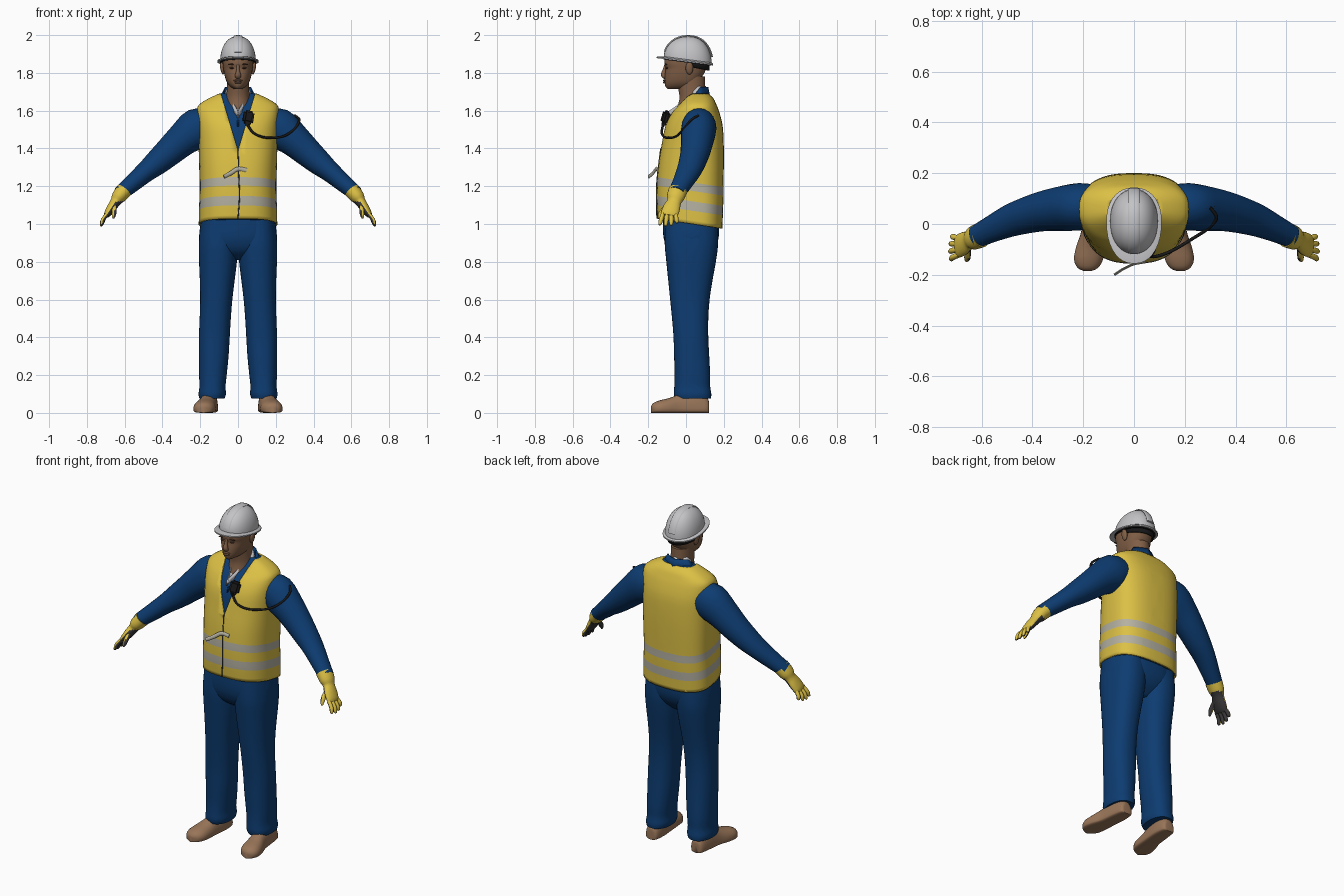
import bpy, bmesh, math
from mathutils import Vector

if "Cube" in bpy.data.objects:
    bpy.data.objects.remove(bpy.data.objects["Cube"])

COLOURS = {
    "yellow": (.72, .53, .06), "blue": (.004, .045, .165), "helmet_white": (.55, .55, .57),
    "skin": (.22, .115, .062), "shoe_brown": (.32, .18, .1), "reflective_grey": (.46, .44, .36),
    "glove_grey": (.045, .042, .042), "black": (.01, .01, .011), "brow_brown": (.07, .033, .02)}
MATS = {}
for key, rgb in COLOURS.items():
    MATS[key] = bpy.data.materials.new(key)
    MATS[key].diffuse_color = (*rgb, 1)


def finish(name, bm, mats, rule=None, thick=0, angle=50):
    """Turn a bmesh into a smooth object; rule(face) gives the material slot."""
    bmesh.ops.recalc_face_normals(bm, faces=bm.faces)
    bm.normal_update()
    for f in bm.faces:
        f.smooth = True
        if rule:
            f.material_index = rule(f)
    me = bpy.data.meshes.new(name)
    bm.to_mesh(me)
    bm.free()
    me.set_sharp_from_angle(angle=math.radians(angle))
    for m in mats:
        me.materials.append(MATS[m])
    ob = bpy.data.objects.new(name, me)
    bpy.context.collection.objects.link(ob)
    if thick:
        mod = ob.modifiers.new("thickness", "SOLIDIFY")
        mod.thickness, mod.offset = thick, -1
    return ob


def skin_rows(rows, closed=True, caps=True):
    """Join rows of points into a surface."""
    bm = bmesh.new()
    vs = [[bm.verts.new(p) for p in r] for r in rows]
    n = len(rows[0])
    for a, b in zip(vs, vs[1:]):
        for i in range(n if closed else n - 1):
            j = (i + 1) % n
            bm.faces.new((a[i], a[j], b[j], b[i]))
    if caps:
        bm.faces.new(vs[0])
        bm.faces.new(vs[-1])
    return bm


def smooth(keys, steps=3):
    """Catmull-Rom interpolation through rows of numbers."""
    out = []
    for i in range(len(keys) - 1):
        p0, p1, p2, p3 = (keys[max(i - 1, 0)], keys[i], keys[i + 1], keys[min(i + 2, len(keys) - 1)])
        for s in range(steps):
            t = s / steps
            out.append([.5 * (2 * b + (c - a) * t + (2 * a - 5 * b + 4 * c - d) * t * t
                              + (3 * b - a - 3 * c + d) * t ** 3) for a, b, c, d in zip(p0, p1, p2, p3)])
    return out + [list(keys[-1])]


def spow(v, e):
    return math.copysign(abs(v) ** e, v)


def ring(z, cx, hw, cy, f, b, p=2.3, tilt=0, n=36):
    """Level outline with half width hw, front at y=f and back at y=b."""
    pts = []
    for i in range(n):
        a = math.tau * i / n
        s = spow(math.sin(a), 2 / p)
        y = cy + s * ((b - cy) if s > 0 else (cy - f))
        pts.append(Vector((cx + hw * spow(math.cos(a), 2 / p), y, z - tilt * y)))
    return pts


def tube(keys, ref, s=1, n=20, steps=3):
    """Rows along keys of x, y, z, radius along ref, radius across; s mirrors x."""
    ks = smooth(keys, steps)
    cs = [Vector((k[0] * s, k[1], k[2])) for k in ks]
    rows = []
    for i, k in enumerate(ks):
        t = (cs[min(i + 1, len(cs) - 1)] - cs[max(i - 1, 0)]).normalized()
        up = t.cross(Vector(ref)).normalized()
        side = up.cross(t)
        rows.append([cs[i] + side * k[3] * math.cos(math.tau * j / n)
                     + up * k[4] * math.sin(math.tau * j / n) for j in range(n)])
    return skin_rows(rows)


def cut_v(bm, z0, slope):
    """Cut both edges of a neck V; return a test for faces inside it."""
    for s in (-1, 1):
        bmesh.ops.bisect_plane(bm, geom=bm.verts[:] + bm.edges[:] + bm.faces[:],
                               plane_co=(0, 0, z0), plane_no=(s, 0, -slope))
    def inside(f):
        c = f.calc_center_median()
        return c.y < .06 and abs(c.x) < (c.z - z0) * slope - 1e-4
    return inside


def blob(name, mat, loc, size, rot=0):
    bm = bmesh.new()
    bmesh.ops.create_uvsphere(bm, u_segments=20, v_segments=12, radius=1)
    ob = finish(name, bm, [mat])
    ob.location, ob.scale, ob.rotation_euler = loc, size, (0, rot, 0)


def box(name, mat, loc, size, rot=(0, 0, 0)):
    bm = bmesh.new()
    bmesh.ops.create_cube(bm, size=1)
    for v in bm.verts:
        v.co = Vector(a * b for a, b in zip(v.co, size))
    bmesh.ops.bevel(bm, geom=bm.edges[:], offset=min(size) * .3, segments=2, affect='EDGES')
    ob = finish(name, bm, [mat])
    ob.location, ob.rotation_euler = loc, rot


def cord(name, mat, pts, r, flat=1):
    finish(name, tube([(*p, r, r * flat) for p in pts], (.1, .2, 1), n=8, steps=6), [mat])


# Vest: z, half width, front, back
VEST = [(1.005, .208, -.15, .193), (1.075, .207, -.155, .195), (1.125, .205, -.156, .197),
        (1.18, .203, -.155, .198), (1.225, .203, -.152, .198), (1.32, .206, -.143, .2),
        (1.42, .209, -.128, .2), (1.52, .214, -.11, .194), (1.59, .217, -.075, .177),
        (1.63, .208, -.04, .162), (1.665, .155, -.01, .145), (1.69, .1, .015, .118)]


def torso_rows(inset):
    return [ring(z, 0, hw - inset, .06, f + inset, b - inset, 2.6, .15 * max(0, min(1, (1.5 - z) / .25)), 48)
            for z, hw, f, b in smooth(VEST, 3)]


def band(f):
    c = f.calc_center_median()
    z = c.z + .15 * c.y
    return int(1.075 < z < 1.125 or 1.18 < z < 1.225)


bm = skin_rows(torso_rows(0), caps=False)
inside = cut_v(bm, 1.39, .3)
bmesh.ops.delete(bm, geom=[f for f in bm.faces if inside(f)], context='FACES')
finish("safety_vest", bm, ["yellow", "reflective_grey"], band, thick=.008)

# Overall top, with the shirt showing in its neck opening
bm = skin_rows(torso_rows(.011))
inside = cut_v(bm, 1.56, .42)
finish("overall_top", bm, ["blue", "helmet_white"], lambda f: int(inside(f)))

# Zip and loose waist strap
cord("zip", "glove_grey", [(0, -.134, 1.4), (.004, -.152, 1.25), (.008, -.157, 1.15), (0, -.154, 1.03)], .003)
cord("waist_strap", "reflective_grey",
     [(.045, -.15, 1.285), (0, -.158, 1.292), (-.04, -.176, 1.268), (-.075, -.198, 1.25)], .011, .45)

# Collars: strips around the neck that run down to a point in front
def collar(name, mat, hw, yb, top, front_z, width, flare):
    rows = [[], []]
    for i in range(41):
        t = i / 20 - 1
        a, u = t * math.pi, abs(t)
        drop = max(0, u - .35) / .65
        x, y = hw * math.sin(a) * (1 if u < .5 else 1.05), yb - .1 * u - .11 * u ** 3
        if u > .5:
            x = math.copysign(hw * (1 - ((u - .5) / .5) ** 1.2), t)
        z = top - (top - front_z) * drop ** 1.25
        rows[0].append(Vector((x * .85, y, z)))
        rows[1].append(Vector((x * (1 + flare), y + flare * .06 * (1 - 2 * u), z - width * (1 - .45 * drop))))
    finish(name, skin_rows(rows, False, False), [mat], thick=.006)


collar("overall_collar", "blue", .09, .118, 1.725, 1.55, .06, .2)
collar("shirt_collar", "helmet_white", .07, .106, 1.73, 1.59, .05, .1)

# Trousers
pelvis = [(1.05, .19, -.12, .17), (.96, .204, -.122, .176), (.9, .2, -.112, .165), (.85, .15, -.085, .135), (.81, .06, -.03, .09)]
finish("trouser_seat", skin_rows([ring(z, 0, hw, .03, f, b, 2.5) for z, hw, f, b in smooth(pelvis)]), ["blue"])
LEG = [(1.03, .0, .195, -.11, .165), (.9, .0, .207, -.113, .17), (.8, .006, .206, -.104, .158),
       (.7, .018, .202, -.094, .14), (.6, .03, .2, -.084, .125), (.5, .038, .203, -.074, .118),
       (.4, .044, .207, -.066, .118), (.3, .05, .207, -.063, .123), (.2, .06, .206, -.06, .128),
       (.14, .066, .204, -.062, .128), (.1, .064, .209, -.064, .134), (.075, .072, .204, -.058, .132)]
# Shoe: y, centre x, half width, height
SHOE = [(.122, .15, .02, .05), (.112, .15, .037, .08), (.05, .152, .046, .12), (-.03, .16, .048, .1),
        (-.09, .172, .056, .078), (-.14, .179, .057, .066), (-.173, .182, .04, .052), (-.186, .183, .012, .034)]


def shoe_ring(y, c, hw, h, s):
    pts = []
    for i in range(28):
        a = math.tau * i / 28
        v = math.sin(a)
        pts.append(Vector((s * (c + hw * spow(math.cos(a), .85)), y,
                           .024 + ((h - .024) * v if v > 0 else -.024 * abs(v) ** .35))))
    return pts


ARM = [(.15, .07, 1.52, .085, .085), (.215, .068, 1.505, .093, .108), (.29, .06, 1.45, .088, .09),
       (.36, .05, 1.387, .079, .078), (.43, .032, 1.325, .071, .067), (.49, .012, 1.275, .064, .055),
       (.56, -.02, 1.215, .053, .047), (.622, -.05, 1.163, .045, .04)]
GLOVE = [(.603, -.043, 1.178, .05, .043), (.632, -.055, 1.143, .047, .038), (.648, -.062, 1.118, .037, .028),
         (.668, -.075, 1.088, .045, .025), (.688, -.086, 1.058, .046, .02), (.697, -.09, 1.043, .042, .013)]

for s, side in ((-1, "right"), (1, "left")):
    finish(side + "_trouser_leg", skin_rows([ring(z, s * (i + o) / 2, (o - i) / 2, (f + b) / 2, f, b, 2.3)
                                             for z, i, o, f, b in smooth(LEG)]), ["blue"])
    finish(side + "_shoe", skin_rows([shoe_ring(*k, s) for k in smooth(SHOE)]), ["shoe_brown"])
    finish(side + "_sleeve", tube(ARM, (0, 1, 0), s), ["blue"])

    # Gloves: yellow backs and grey palms
    def palm(f):
        return int(f.normal.dot(Vector((-.83 * s, -.1, -.55))) > .1 and f.calc_center_median().z < 1.12)
    finish(side + "_glove", tube(GLOVE, (0, 1, 0), s), ["yellow", "glove_grey"], palm)
    for k, length in enumerate((.9, 1, .95, .75)):
        y = -.122 + k * .022
        keys = [(.69 + (.038 * length) * t, y - .004 * t - (.014 - .009 * k) * t, 1.055 - .066 * length * t, r, r)
                for t, r in ((0, .011), (.5, .0115), (.85, .01), (1, .005))]
        keys[1] = (keys[1][0] + .006, *keys[1][1:])
        finish(f"{side}_finger_{k + 1}", tube(keys, (0, 1, 0), s, 10), ["yellow", "glove_grey"], palm)
    thumb = [(.655, -.088, 1.1, .016, .014), (.655, -.118, 1.075, .014, .013),
             (.657, -.136, 1.05, .012, .012), (.66, -.145, 1.03, .005, .005)]
    finish(side + "_thumb", tube(thumb, (0, 1, 0), s, 10), ["yellow", "glove_grey"], palm)

    # Ears, eyes and brows
    blob(side + "_ear", "skin", (s * .083, .018, 1.825), (.011, .02, .034), s * .15)
    blob(side + "_eye", "brow_brown", (s * .032, -.101, 1.826), (.013, .007, .005))
    blob(side + "_brow", "brow_brown", (s * .034, -.106, 1.845), (.02, .007, .004), s * .1)

# Head and neck
HEAD = [(1.715, .022, -.098, -.05), (1.728, .042, -.109, .01), (1.752, .06, -.113, .06), (1.79, .072, -.112, .092),
        (1.825, .078, -.108, .108), (1.85, .081, -.115, .114), (1.89, .08, -.108, .115), (1.93, .06, -.08, .09)]
finish("head", skin_rows([ring(z, 0, hw, .0, f, b, 2.3) for z, hw, f, b in smooth(HEAD)]), ["skin"])
NECK = [(1.58, .07, -.06, .11), (1.66, .062, -.035, .105), (1.72, .059, -.042, .102), (1.78, .06, -.05, .1)]
finish("neck", skin_rows([ring(z, 0, hw, .03, f, b, 2) for z, hw, f, b in smooth(NECK)]), ["skin"])
NOSE = [(0, -.107, 1.842, .008, .008), (0, -.114, 1.815, .009, .01), (0, -.119, 1.792, .015, .014),
        (0, -.115, 1.779, .016, .011), (0, -.108, 1.772, .008, .006)]
finish("nose", tube(NOSE, (1, 0, 0), n=14), ["skin"])
blob("upper_lip", "skin", (0, -.112, 1.76), (.024, .009, .005))
blob("mouth_line", "brow_brown", (0, -.112, 1.7545), (.023, .0075, .002))
blob("lower_lip", "skin", (0, -.112, 1.749), (.02, .009, .006))

# Hard hat: dome, ridge, brim, dark lining and rear headband
dome = []
for i in range(13):
    a = math.pi / 2 * min(i / 12, .985)
    k, h = math.cos(a) ** .88, math.sin(a)
    dome.append(ring(1.866 + .128 * h, 0, .094 * k, .012, .012 - .13 * k, .012 + .124 * k, 2.15, .13 * (1 - h)))
finish("helmet_dome", skin_rows(dome), ["helmet_white"])
ridge = []
for i in range(15):
    a = math.radians(14 + 152 * i / 14)
    k, h = spow(math.cos(a), .88), math.sin(a)
    y = .012 - .128 * k
    ridge.append((0, y, 1.866 + .128 * h - .13 * (1 - h) * y, .024, .006))
finish("helmet_ridge", tube(ridge, (1, 0, 0), n=12, steps=2), ["helmet_white"])
brim = [(1.859, .104, -.15, .138), (1.858, .109, -.156, .144), (1.865, .109, -.156, .144), (1.872, .095, -.122, .137)]
finish("helmet_brim", skin_rows([ring(z, 0, hw, .01, f, b, 2.2, .13) for z, hw, f, b in brim]), ["helmet_white"], angle=35)
finish("helmet_lining", skin_rows([ring(z, 0, .096, .01, -.118, .132, 2.2, .13) for z in (1.855, 1.86)]), ["black"])
strap = [[Vector((.086 * math.sin(a), .02 + .104 * math.cos(a), z + .02 * (1 - math.cos(a))))
          for a in (math.radians(d) for d in range(-85, 86, 10))] for z in (1.812, 1.856)]
finish("rear_headband", skin_rows(strap, False, False), ["black"], thick=.006)

# Radio microphone, cable and shoulder clip
box("radio_microphone", "black", (.055, -.108, 1.565), (.056, .036, .07), (-.25, .2, .2))
box("radio_clip", "black", (.05, -.118, 1.53), (.025, .025, .03))
cord("radio_cable", "black", [(.05, -.122, 1.525), (.085, -.128, 1.48), (.15, -.105, 1.457), (.235, -.055, 1.463),
                              (.295, -.015, 1.5), (.325, .025, 1.55), (.3, .065, 1.575)], .0065)
box("shoulder_clip", "black", (.295, .065, 1.563), (.06, .022, .018), (0, .75, 0))

for m in bpy.data.materials:
    if m.users and not m.is_grease_pencil:
        m.use_nodes = True
        m.node_tree.nodes["Principled BSDF"].inputs["Base Color"].default_value = m.diffuse_color
